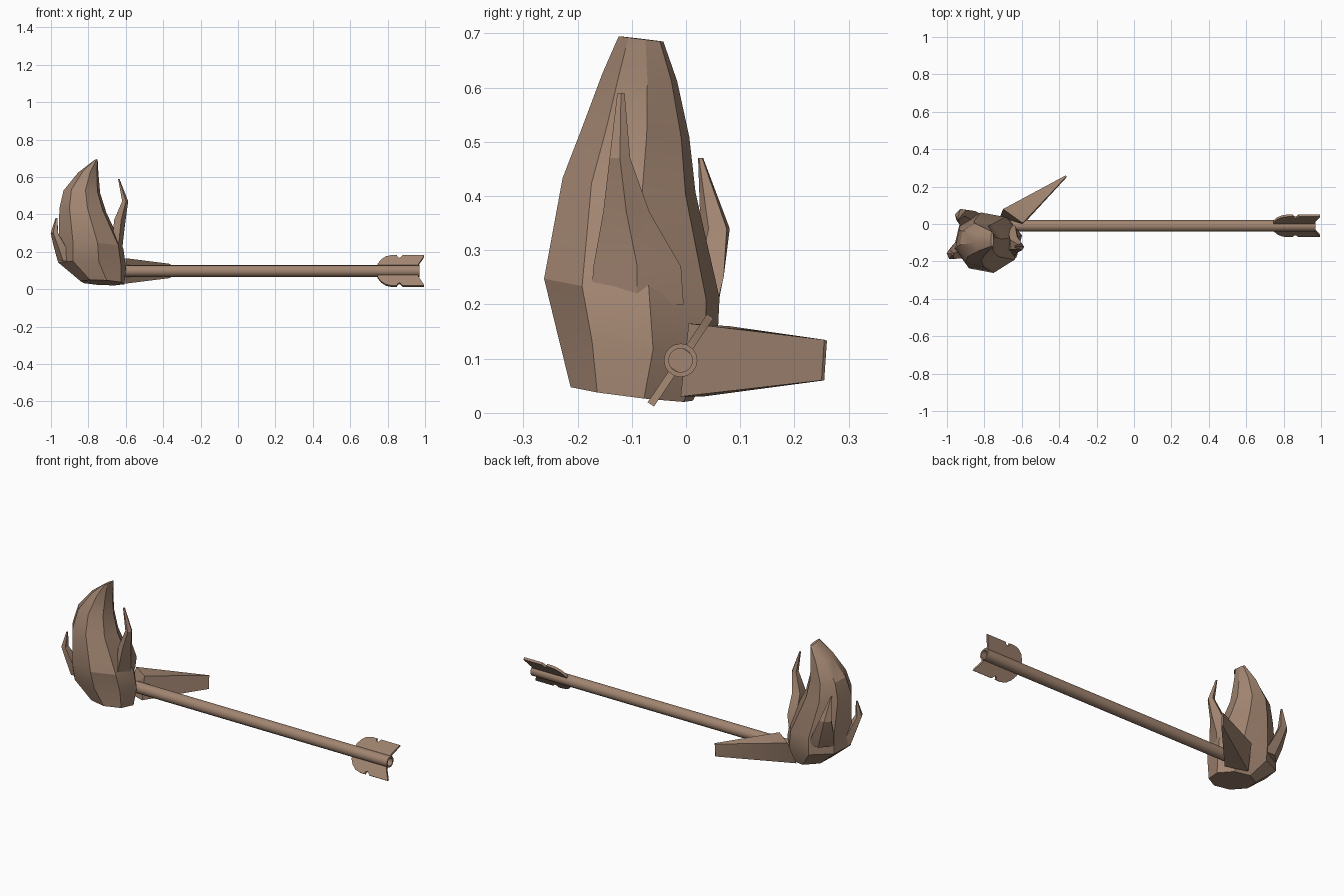
import bpy, bmesh, math
from mathutils import Vector, Matrix

cube = bpy.data.objects.get("Cube")
if cube:
    bpy.data.objects.remove(cube, do_unlink=True)

COLOUR = (0.36, 0.235, 0.165, 1.0)
brown = bpy.data.materials.new("warm brown")
brown.use_nodes = True
brown.diffuse_color = COLOUR
brown.node_tree.nodes["Principled BSDF"].inputs["Base Color"].default_value = COLOUR

AXIS = Vector((0, -0.01, 0.097))


def finish(name, bm, angle):
    bmesh.ops.recalc_face_normals(bm, faces=bm.faces)
    mesh = bpy.data.meshes.new(name)
    bm.to_mesh(mesh)
    bm.free()
    mesh.materials.append(brown)
    obj = bpy.data.objects.new(name, mesh)
    bpy.context.collection.objects.link(obj)
    bpy.ops.object.select_all(action="DESELECT")
    obj.select_set(True)
    bpy.context.view_layer.objects.active = obj
    bpy.ops.object.shade_smooth_by_angle(angle=math.radians(angle))
    return obj


def loft(name, stations, sides, turn=0.0, phase=0.0, slope=(0, 0), angle=25):
    """Join horizontal rings (x, y, z, half width, half depth), turned about z."""
    bm = bmesh.new()
    rings = []
    spin = Matrix.Rotation(math.radians(turn), 3, "Z")
    for x, y, z, rx, ry in stations:
        ring = []
        for i in range(sides):
            a = 2 * math.pi * (i + phase) / sides
            p = spin @ Vector((rx * math.cos(a), ry * math.sin(a), 0))
            p.z = p.x * slope[0] + p.y * slope[1]
            ring.append(bm.verts.new(p + Vector((x, y, z))))
        rings.append(ring)
    for low, high in zip(rings, rings[1:]):
        for i in range(sides):
            j = (i + 1) % sides
            bm.faces.new((low[i], low[j], high[j], high[i]))
    bm.faces.new(rings[0])
    bm.faces.new(rings[-1])
    return finish(name, bm, angle)


# Main flame, leaning back over the shaft
loft("main_flame", [
    (-0.725, -0.10, 0.035, 0.12, 0.115),
    (-0.78, -0.09, 0.13, 0.185, 0.15),
    (-0.785, -0.10, 0.23, 0.175, 0.165),
    (-0.83, -0.105, 0.42, 0.128, 0.125),
    (-0.835, -0.092, 0.52, 0.10, 0.10),
    (-0.80, -0.085, 0.62, 0.055, 0.07),
    (-0.758, -0.083, 0.69, 0.008, 0.042)],
    8, phase=0.25, slope=(-0.05, -0.12))

# Small flames licking up around the main one
loft("left_flame", [
    (-0.66, -0.09, 0.20, 0.04, 0.09),
    (-0.645, -0.09, 0.27, 0.032, 0.085),
    (-0.635, -0.11, 0.37, 0.034, 0.045),
    (-0.605, -0.122, 0.47, 0.018, 0.02),
    (-0.638, -0.12, 0.59, 0.004, 0.007)], 5)
loft("back_flame", [
    (-0.87, 0.01, 0.17, 0.07, 0.04),
    (-0.90, 0.035, 0.25, 0.06, 0.03),
    (-0.925, 0.055, 0.34, 0.035, 0.025),
    (-0.94, 0.027, 0.47, 0.005, 0.005)], 5, turn=35)
loft("right_flame", [
    (-0.92, -0.13, 0.15, 0.04, 0.06),
    (-0.955, -0.15, 0.24, 0.03, 0.045),
    (-0.98, -0.165, 0.30, 0.02, 0.028),
    (-0.97, -0.16, 0.38, 0.005, 0.007)], 5, turn=25)

# Blade-like flame sweeping out behind
bm = bmesh.new()
for p in [(-0.72, 0.03, 0.03), (-0.60, -0.01, 0.03), (-0.70, 0.08, 0.16),
          (-0.595, 0.005, 0.165), (-0.365, 0.255, 0.06), (-0.36, 0.25, 0.06),
          (-0.365, 0.26, 0.133), (-0.36, 0.255, 0.135)]:
    bm.verts.new(p)
bmesh.ops.convex_hull(bm, input=bm.verts)
finish("swept_flame", bm, 20)

# Hollow shaft: a profile (x, radius) spun about the x axis
bm = bmesh.new()
profile = [(-0.70, 0), (-0.70, 0.031), (0.97, 0.031), (0.97, 0.022), (0.93, 0.022), (0.93, 0)]
verts = [bm.verts.new(AXIS + Vector((x, 0, r))) for x, r in profile]
edges = [bm.edges.new(pair) for pair in zip(verts, verts[1:])]
bmesh.ops.spin(bm, geom=verts + edges, cent=AXIS, axis=(1, 0, 0),
               angle=2 * math.pi, steps=16, use_duplicate=False)
bmesh.ops.remove_doubles(bm, verts=bm.verts, dist=0.0005)
finish("shaft", bm, 40)

# Pair of notched feathers on opposite sides of the shaft
outline = [(0.745, 0.02), (0.745, 0.04), (0.765, 0.07), (0.79, 0.09), (0.82, 0.098),
           (0.85, 0.098), (0.853, 0.085), (0.865, 0.08), (0.88, 0.098),
           (0.995, 0.098), (0.992, 0.088), (0.965, 0.04), (0.965, 0.02)]
for name, side in (("upper_feather", 1), ("lower_feather", -1)):
    out = Vector((0, 0.56, 0.83)) * side
    thick = Vector((0, 0.83, -0.56)) * 0.014
    bm = bmesh.new()
    face = bm.faces.new([bm.verts.new(AXIS + Vector((x, 0, 0)) + out * r - thick / 2)
                         for x, r in outline])
    extruded = bmesh.ops.extrude_face_region(bm, geom=[face])
    bmesh.ops.translate(bm, vec=thick,
                        verts=[v for v in extruded["geom"] if isinstance(v, bmesh.types.BMVert)])
    finish(name, bm, 30)
